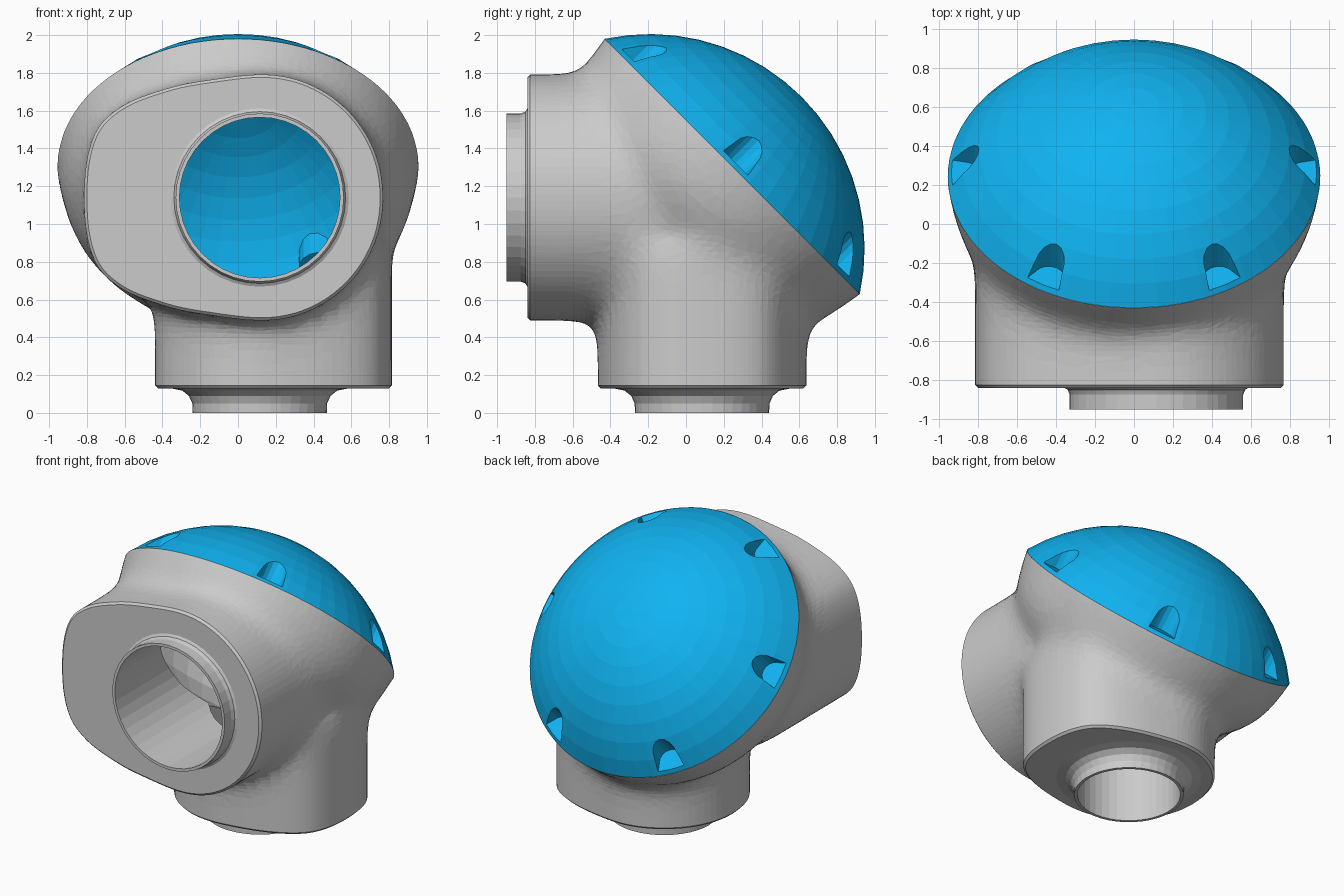
import bpy, bmesh, math
from math import sin, cos, pi
from mathutils import Matrix, Vector

if "Cube" in bpy.data.objects:
    bpy.data.objects.remove(bpy.data.objects["Cube"])

# Local frames: split disc (tilted 45 degrees), front port, bottom port
DISC = Matrix.Translation((0, 0.245, 1.305)) @ Matrix.Rotation(-pi / 4, 4, 'X')
FRONT = Matrix.Translation((0.115, 0, 1.14)) @ Matrix.Rotation(pi / 2, 4, 'X')
BASE = Matrix.Translation((0.115, 0.085, 0))


def finish(name, bm, frame):
    bmesh.ops.remove_doubles(bm, verts=bm.verts, dist=1e-5)
    bmesh.ops.recalc_face_normals(bm, faces=bm.faces)
    bm.transform(frame)
    me = bpy.data.meshes.new(name)
    bm.to_mesh(me)
    bm.free()
    ob = bpy.data.objects.new(name, me)
    bpy.context.collection.objects.link(ob)
    return ob


def lathe(name, profile, frame, n=40):
    """Closed (radius, height) profile turned about local z."""
    bm = bmesh.new()
    rings = [[bm.verts.new((r * cos(2 * pi * i / n), r * sin(2 * pi * i / n), h))
              for r, h in profile] for i in range(n)]
    m = len(profile)
    for i in range(n):
        a, b = rings[i], rings[(i + 1) % n]
        for j in range(m):
            k = (j + 1) % m
            if profile[j][0] > 0 or profile[k][0] > 0:
                bm.faces.new((a[j], b[j], b[k], a[k]))
    return finish(name, bm, frame)


def prism(name, outline, z0, z1, frame):
    bm = bmesh.new()
    f = bm.faces.new([bm.verts.new((x, y, z0)) for x, y in outline])
    up = bmesh.ops.extrude_face_region(bm, geom=[f])['geom']
    bmesh.ops.translate(bm, vec=(0, 0, z1 - z0),
                        verts=[v for v in up if isinstance(v, bmesh.types.BMVert)])
    return finish(name, bm, frame)


def modify(ob, kind, **settings):
    """Add a modifier and bake it."""
    mod = ob.modifiers.new(kind, kind)
    for k, v in settings.items():
        setattr(mod, k, v)
    dg = bpy.context.evaluated_depsgraph_get()
    me = bpy.data.meshes.new_from_object(ob.evaluated_get(dg))
    ob.modifiers.clear()
    ob.data = me


def boolean(ob, other, op='DIFFERENCE'):
    modify(ob, 'BOOLEAN', object=other, operation=op, solver='EXACT')
    bpy.data.objects.remove(other)


def rod(r, z0, z1, frame, n=40):
    return lathe("rod", [(0, z0), (r, z0), (r, z1), (0, z1)], frame, n)


def port_outline(r, tail, side):
    """Half circle of radius r with a blunt tail pointing to +x or -x."""
    half = [(r * cos(a), r * sin(a)) for a in (i * pi / 20 for i in range(11))]
    half += tail
    pts = half + [(x, -y) for x, y in reversed(half[1:-1])]
    return [(side * x, y) for x, y in pts]


# Housing: bowl and two ports, blended together
body = lathe("housing", [(0, 0.3), (0.97, 0.3), (0.967, 0), (0.945, -0.08), (0.935, -0.17),
                         (0.895, -0.29), (0.8, -0.43), (0.6, -0.58), (0.3, -0.68), (0, -0.71)], DISC, 48)
front_tail = [(-0.425, 0.60), (-0.70, 0.51), (-0.86, 0.39), (-0.92, 0.22), (-0.935, 0)]
base_tail = [(-0.30, 0.51), (-0.49, 0.44), (-0.63, 0.34), (-0.69, 0.19), (-0.705, 0)]
boolean(body, prism("front_port", port_outline(0.66, front_tail, 1), -0.1, 1.15, FRONT), 'UNION')
boolean(body, prism("base_port", port_outline(0.562, base_tail, -1), -0.2, 0.9, BASE), 'UNION')
modify(body, 'REMESH', mode='VOXEL', voxel_size=0.03)
modify(body, 'SMOOTH', factor=0.5, iterations=75)
modify(body, 'DECIMATE', ratio=0.2)

# Trim flat at both port faces (with a small edge break) and at the tilted split
bm = bmesh.new()
bm.from_mesh(body.data)
n = Vector((0, 1, 1)).normalized()
for co, no, rim in (((0, -0.825, 0), (0, -1, 0), 0.015), ((0, 0, 0.145), (0, 0, -1), 0.015),
                    (DISC.translation, n, 0)):
    cut = bmesh.ops.bisect_plane(bm, geom=bm.verts[:] + bm.edges[:] + bm.faces[:],
                                 plane_co=co, plane_no=no, clear_outer=True)['geom_cut']
    edges = [e for e in cut if isinstance(e, bmesh.types.BMEdge)]
    cap = bmesh.ops.edgeloop_fill(bm, edges=edges)['faces']
    bmesh.ops.recalc_face_normals(bm, faces=bm.faces)
    if rim:
        bmesh.ops.inset_individual(bm, faces=cap, thickness=0.015, depth=rim,
                                   use_even_offset=False)
bm.to_mesh(body.data)
bm.free()

# Hollow interior: cavity under the dome plus two round bores
boolean(body, lathe("cavity", [(0, 0.1), (0.88, 0.1), (0.88, -0.1), (0.83, -0.26), (0.73, -0.4),
                               (0.54, -0.53), (0.27, -0.62), (0, -0.65)], DISC))
boolean(body, rod(0.425, 0, 1.0, FRONT))
boolean(body, rod(0.335, -0.1, 0.8, BASE))

# Thin collars around both openings
lathe("front_collar", [(0.425, 0.95), (0.445, 0.95), (0.445, 0.875), (0.455, 0.85),
                       (0.475, 0.838), (0.475, 0.82), (0.425, 0.82)], FRONT, 40)
lathe("base_collar", [(0.335, 0), (0.355, 0), (0.357, 0.05), (0.375, 0.09), (0.41, 0.118),
                      (0.48, 0.132), (0.48, 0.15), (0.335, 0.15)], BASE, 40)


# Dome cap: spherical shell with six screw pockets round the rim
def cap(name, radius, low):
    drop = 0.617
    end = math.acos(drop / radius)
    pts = [(radius * sin(end * i / 9), radius * cos(end * i / 9) - drop) for i in range(10)]
    if low < 0:
        pts.append((pts[-1][0], low))
    return lathe(name, pts + [(0, low)], DISC, 48)


def cut_pockets(ob, r, low):
    arc = [(0.875 - r * sin(a), r * cos(a)) for a in (i * pi / 8 for i in range(9))]
    outline = [(1.2, r + 0.05), (0.92, r + 0.01)] + arc + [(0.92, -r - 0.01), (1.2, -r - 0.05)]
    for i in range(6):
        boolean(ob, prism("pocket", outline, low, 0.6,
                          DISC @ Matrix.Rotation(i * pi / 3, 4, 'Z')))


dome = cap("dome_cap", 1.137, 0)
cut_pockets(dome, 0.08, 0.025)
inner = cap("dome_inside", 1.085, -0.1)
cut_pockets(inner, 0.115, -0.3)
boolean(dome, inner)
boolean(dome, rod(0.105, 0.3, 0.7, DISC, 24))

blue = bpy.data.materials.new("blue")
blue.diffuse_color = (0.005, 0.45, 0.88, 1)
blue.use_nodes = True
blue.node_tree.nodes["Principled BSDF"].inputs["Base Color"].default_value = blue.diffuse_color
dome.data.materials.clear()
dome.data.materials.append(blue)
